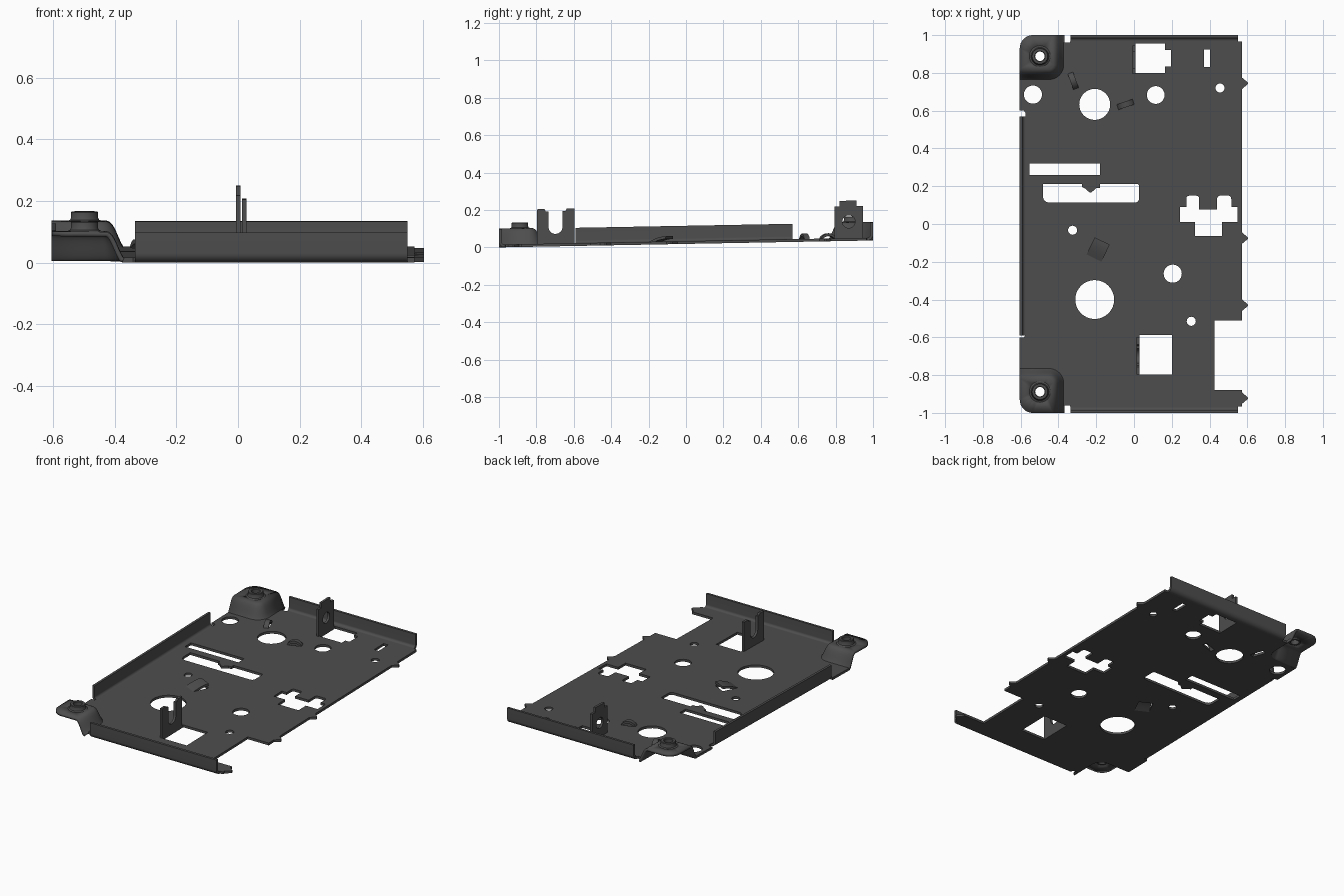
import bpy, bmesh
from math import sin, cos, pi, radians
from mathutils import Vector, Matrix

if "Cube" in bpy.data.objects:
    bpy.data.objects.remove(bpy.data.objects["Cube"])

T = 0.015          # sheet thickness
SLOPE = 0.0185     # the whole tray tilts up towards the back
FX, FY, R, W = -0.375, 0.768, 0.075, 0.055   # raised corner foot, radius, wall width

mat = bpy.data.materials.new("dark_steel")
mat.diffuse_color = (0.075, 0.075, 0.075, 1)
mat.use_nodes = True
mat.node_tree.nodes["Principled BSDF"].inputs["Base Color"].default_value = mat.diffuse_color


def finish(name, bm, recalc=True):
    if recalc:
        bmesh.ops.recalc_face_normals(bm, faces=bm.faces)
    me = bpy.data.meshes.new(name)
    bm.to_mesh(me)
    bm.free()
    me.materials.append(mat)
    ob = bpy.data.objects.new(name, me)
    bpy.context.collection.objects.link(ob)
    return ob


def rounded(pts):
    """Polygon points (x, y, optional corner radius) -> plain points."""
    out = []
    for i, p in enumerate(pts):
        v = Vector(p[:2])
        if len(p) < 3:
            out.append(v)
            continue
        a = v + (Vector(pts[i - 1][:2]) - v).normalized() * p[2]
        b = v + (Vector(pts[(i + 1) % len(pts)][:2]) - v).normalized() * p[2]
        for k in range(7):
            t = k / 6
            out.append(a * (1 - t) ** 2 + v * (2 * t * (1 - t) * 0.85 + 0.15 * 2 * t * (1 - t)) + b * t * t)
    return out


def circle(x, y, r, n=32):
    return [Vector((x + r * cos(2 * pi * i / n), y + r * sin(2 * pi * i / n))) for i in range(n)]


def rect(x0, y0, x1, y1):
    return [(x0, y0), (x1, y0), (x1, y1), (x0, y1)]


def sheet(name, loops, matrix=Matrix()):
    """Flat sheet of thickness T, first loop is the outline, the others holes."""
    cu = bpy.data.curves.new(name, 'CURVE')
    cu.dimensions, cu.fill_mode, cu.extrude = '2D', 'BOTH', T / 2
    for lp in loops:
        sp = cu.splines.new('POLY')
        sp.points.add(len(lp) - 1)
        for q, p in zip(sp.points, lp):
            q.co = (p[0], p[1], 0, 1)
        sp.use_cyclic_u = True
    tmp = bpy.data.objects.new("tmp", cu)
    bpy.context.collection.objects.link(tmp)
    dg = bpy.context.evaluated_depsgraph_get()
    me = bpy.data.meshes.new_from_object(tmp.evaluated_get(dg))
    bpy.data.objects.remove(tmp)
    bm = bmesh.new()
    bm.from_mesh(me)
    bmesh.ops.remove_doubles(bm, verts=bm.verts, dist=1e-5)
    bm.transform(matrix @ Matrix.Translation((0, 0, T / 2)))
    return finish(name, bm)


def strip(name, prof, a, b, matrix=Matrix()):
    """Closed (u, z) profile extruded along v from a to b."""
    bm = bmesh.new()
    f = bm.faces.new([bm.verts.new((u, a, z)) for u, z in prof])
    ext = bmesh.ops.extrude_face_region(bm, geom=[f])['geom']
    bmesh.ops.translate(bm, vec=(0, b - a, 0), verts=[g for g in ext if isinstance(g, bmesh.types.BMVert)])
    bm.transform(matrix)
    return finish(name, bm)


def corner_path(d):
    """Line around a raised corner, d inwards from its foot."""
    arc = [(FX - R + (R - d) * sin(t), FY + R - (R - d) * cos(t)) for t in [pi / 2 * k / 10 for k in range(11)]]
    return [(-0.605, FY + d)] + arc + [(FX - d, 1.0)]


# plate outline: left side with corner cut-outs, right side with pointed lugs
left = [(-.575, .57), (-.575, .588), (-.582, .6), (-.605, .6)] + corner_path(0)[:-1] + \
       [(FX, .962), (-.34, .962), (-.335, .97), (.55, .97)]
outline = left + [(.55, .967), (.572, .965)]


def lug(y):
    return [(.572, y + .03), (.603, y + .004), (.603, y - .004), (.572, y - .03)]


for y in (.745, -.075, -.43):
    outline += lug(y)
outline += [(.572, -.51), (.425, -.51), (.425, -.878), (.572, -.878)] + lug(-.922)
outline += [(.572, -.965), (.55, -.967)] + [(x, -y) for x, y in reversed(left)]

# holes
holes = [circle(*c) for c in [(-.535, .685, .048), (-.208, .633, .082), (.115, .683, .047),
                              (.455, .72, .024), (-.325, -.033, .024), (.205, -.263, .048),
                              (.303, -.515, .024), (-.208, -.4, .103)]]
holes += [rect(.37, .83, .402, .925), rect(-.553, .26, -.18, .32), rect(.028, -.797, .2, -.587)]
holes.append([(.008, .8), (.165, .8), (.165, .835), (.195, .835), (.195, .92), (.165, .92), (.165, .955), (.008, .955)])
holes.append(rounded([(-.483, .213), (-.483, .113, .04), (.027, .113, .025), (.027, .213, .015), (-.18, .213),
                      (-.18, .19), (-.2, .19), (-.23, .163, .012), (-.262, .19), (-.275, .195), (-.275, .213)]))
holes.append(rounded([(.243, .09), (.243, .01), (.322, .01), (.322, -.063), (.467, -.063), (.467, .01),
                      (.549, .01), (.549, .09), (.515, .09), (.515, .15, .018), (.44, .15, .018), (.44, .077),
                      (.345, .077), (.345, .15, .018), (.277, .15, .018), (.277, .09)]))

# lanced bumps pressed up out of the plate: x, y, angle, length, width, height function
lances = [("bridge_left", -.322, .758, -70, .088, .03, lambda t: .028 * sin(pi * t) ** .7),
          ("bridge_right", -.045, .633, 19, .088, .03, lambda t: .028 * sin(pi * t) ** .7),
          ("spring_tongue", -.19, -.135, 64, .1, .088, lambda t: .028 * sin(pi / 2 * t))]
for name, x, y, ang, ln, wd, h in lances:
    m = Matrix.Translation((x, y, 0)) @ Matrix.Rotation(radians(ang), 4, 'Z')
    holes.append([(m @ Vector((u, v, 0)))[:2] for u, v in rect(-ln / 2, -wd / 2, ln / 2, wd / 2)])
    us = [k / 14 for k in range(15)]
    hs = [h(min(max(t, 0), .99999)) if 0 < t else 0 for t in us]
    if name != "spring_tongue":
        hs[-1] = 0
    prof = [((t - .5) * ln, z) for t, z in zip(us, hs)]
    strip(name, prof + [(u, z + T) for u, z in reversed(prof)], -wd / 2, wd / 2, m)

sheet("base_plate", [outline] + holes)

# bent-up flanges on three sides
B = .03
bend = [k * pi / 16 for k in range(9)]
prof = [(B * sin(t), B - B * cos(t)) for t in bend] + [(B, .097), (B - T, .097)] + \
       [((B - T) * sin(t), B - (B - T) * cos(t)) for t in reversed(bend)]
strip("left_flange", prof, -.57, .59, Matrix.Translation((-.575, 0, 0)) @ Matrix.Rotation(pi, 4, 'Z'))
strip("back_flange", prof, -.55, .335, Matrix.Translation((0, .97, 0)) @ Matrix.Rotation(pi / 2, 4, 'Z'))
strip("front_flange", prof, -.335, .55, Matrix.Translation((0, -.97, 0)) @ Matrix.Rotation(-pi / 2, 4, 'Z'))

# upright brackets standing at the window edges (drawn in y, z)
upright = Matrix(((0, 0, 1, 0), (1, 0, 0, 0), (0, 1, 0, 0), (0, 0, 0, 1)))
fork = [(-.797, 0), (-.797, .2), (-.757, .2), (-.75, .188), (-.735, .188)]
fork += [(-.6975 - .0375 * cos(t), .104 - .0375 * sin(t)) for t in [pi * k / 14 for k in range(15)]]
fork += [(-.66, .188), (-.645, .188), (-.638, .2), (-.597, .2), (-.597, 0)]
sheet("fork_bracket", [fork], Matrix.Translation((.013, 0, 0)) @ upright)
eye = [(.793, 0), (.793, .185), (.822, .185), (.822, .215), (.912, .215), (.912, .185), (.945, .185), (.945, 0)]
sheet("eye_bracket", [eye, circle(.87, .103, .034)], Matrix.Translation((-.007, 0, 0)) @ upright)

# raised corner mounts with a hollow boss
for s, side in ((1, "back"), (-1, "front")):
    bm = bmesh.new()
    rings = []
    for k in range(11):
        t = k / 10
        z = .085 * t * t * (3 - 2 * t)
        rings.append([bm.verts.new((x, y * s, z)) for x, y in corner_path(W * t)])
    for a, b in zip(rings, rings[1:]):
        for i in range(len(a) - 1):
            bm.faces.new((a[i], a[i + 1], b[i + 1], b[i]))
    rim = [(-.535 - .07 * sin(t), .93 + .07 * cos(t)) for t in [pi / 2 * k / 8 for k in range(9)]]
    loop = rings[-1] + [bm.verts.new((x, y * s, .085)) for x, y in rim]
    ring = [bm.verts.new((x, y * s, .085)) for x, y in circle(-.498, .888, .034)]
    edges = []
    for lp in (loop, ring):
        for i in range(len(lp)):
            pair = (lp[i - 1], lp[i])
            edges.append(bm.edges.get(pair) or bm.edges.new(pair))
    bmesh.ops.triangle_fill(bm, edges=edges, use_beauty=True)
    for f in bm.faces:
        f.normal_update()
        if f.normal.z < 0:
            f.normal_flip()
    ob = finish(side + "_corner_mount", bm, recalc=False)
    mod = ob.modifiers.new("thickness", 'SOLIDIFY')
    mod.thickness, mod.offset = T, 1

    bm = bmesh.new()
    prof = [(.036, .085), (.056, .1), (.047, .104), (.044, .11), (.044, .128), (.041, .131), (.028, .131), (.025, .128), (.025, .085)]
    cols = [[bm.verts.new((p.x, p.y, z)) for p in circle(-.498, .888 * s, r)] for r, z in prof]
    for j in range(len(cols)):
        a, b = cols[j - 1], cols[j]
        for i in range(32):
            bm.faces.new((a[i - 1], a[i], b[i], b[i - 1]))
    finish(side + "_boss", bm)

# tilt everything and shade
bpy.ops.object.select_all(action='DESELECT')
for ob in bpy.context.collection.objects:
    for v in ob.data.vertices:
        v.co.z += SLOPE * (v.co.y + 1)
    ob.select_set(True)
    bpy.context.view_layer.objects.active = ob
bpy.ops.object.shade_smooth_by_angle(angle=radians(30))
